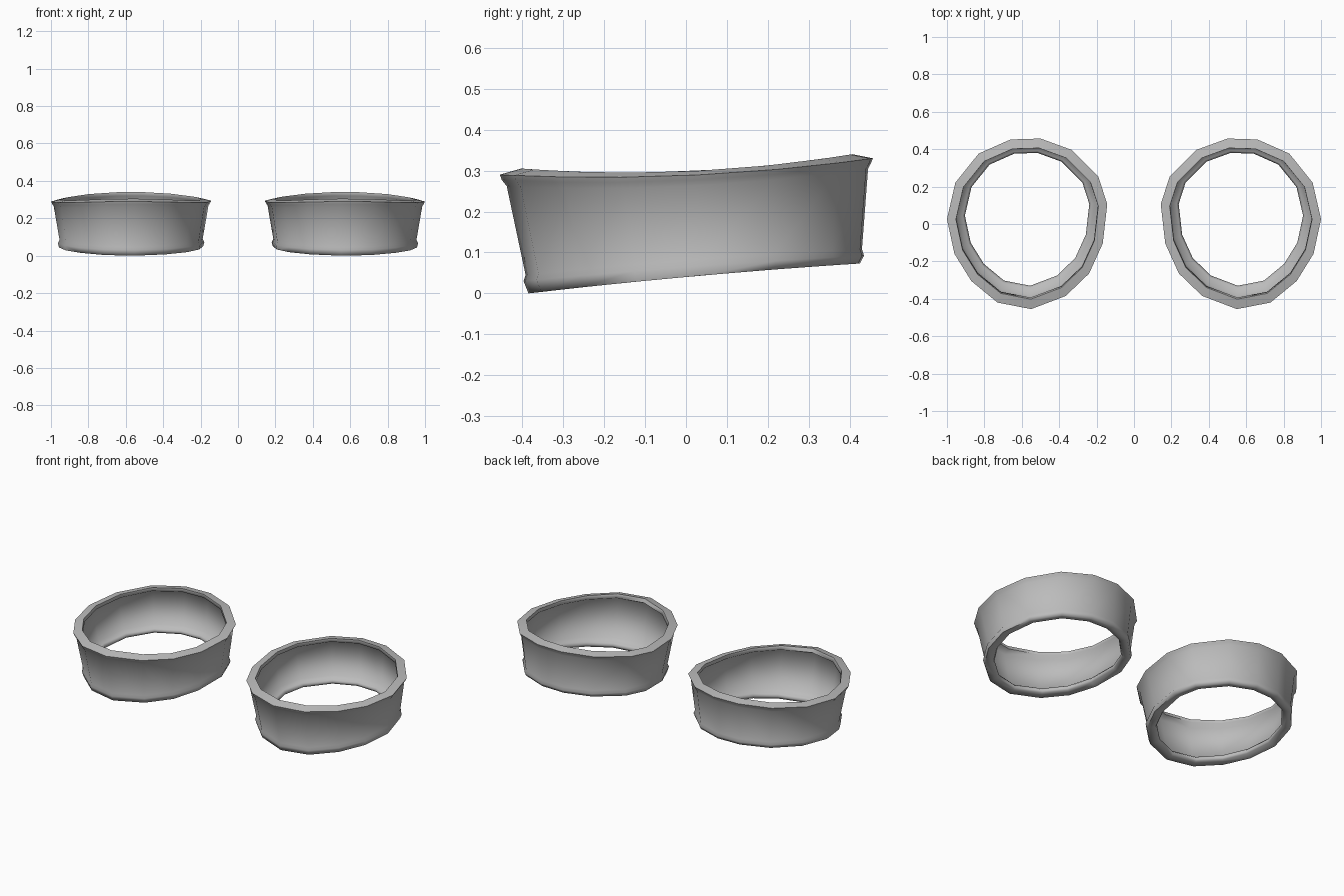
import bpy, bmesh, math

cube = bpy.data.objects.get("Cube")
if cube:
    bpy.data.objects.remove(cube)

grey = bpy.data.materials.new("plain grey")
grey.use_nodes = True
colour = (0.5, 0.5, 0.5, 1)
grey.diffuse_color = colour
grey.node_tree.nodes["Principled BSDF"].inputs["Base Color"].default_value = colour

# Fifteen-sided outline of the rim seen from above
outline = [(.5, .46), (.66, .455), (.83, .38), (.955, .225), (1, .03),
           (.96, -.155), (.87, -.3), (.73, -.415), (.55, -.45), (.365, -.38),
           (.24, -.26), (.167, -.1), (.143, .11), (.19, .255), (.335, .4)]
left, right = min(p[0] for p in outline), max(p[0] for p in outline)
front, back = min(p[1] for p in outline), max(p[1] for p in outline)

# Wall section: front y, back y, side inset, height at front, middle and back
sections = [
    (-.455, .457, 0, .29, .288, .33),        # rim outer edge
    (-.45, .452, .006, .277, .276, .318),    # rim underside
    (-.438, .445, .015, .262, .262, .305),   # outer wall top
    (-.392, .43, .046, .045, .082, .108),    # outer wall bottom
    (-.397, .435, .037, .03, .066, .092),    # lower band
    (-.385, .425, .043, 0, .042, .073),      # base outer edge
    (-.34, .387, .088, .005, .047, .077),    # base inner edge
    (-.33, .38, .096, .022, .062, .09),      # inner lip
    (-.343, .39, .085, .036, .076, .102),    # inner lip top
    (-.383, .423, .055, .045, .084, .109),   # inner wall bottom
    (-.427, .437, .026, .264, .262, .303),   # inner wall top
    (-.393, .405, .05, .283, .278, .32),     # rim inner lower edge
    (-.402, .406, .048, .305, .298, .34),    # rim inner edge
]


def section_loop(bm, section, side):
    y0, y1, inset, zf, zm, zb = section
    verts = []
    for x, y in outline:
        u = (x - left) / (right - left)
        t = (y - front) / (back - front)
        px = left + inset + u * (right - left - 2 * inset)
        # Quadratic sweep of the height from front to back
        z = (zf * (1 - t) * (1 - 2 * t) + 4 * zm * t * (1 - t)
             + zb * t * (2 * t - 1))
        verts.append(bm.verts.new((side * px, y0 + t * (y1 - y0), z)))
    return verts


def make_ring(name, side):
    bm = bmesh.new()
    loops = [section_loop(bm, s, side) for s in sections]
    n = len(outline)
    for k, a in enumerate(loops):
        b = loops[(k + 1) % len(loops)]
        for i in range(n):
            j = (i + 1) % n
            bm.faces.new((a[i], a[j], b[j], b[i]))
    bmesh.ops.recalc_face_normals(bm, faces=bm.faces)
    mesh = bpy.data.meshes.new(name)
    bm.to_mesh(mesh)
    bm.free()
    mesh.materials.append(grey)
    ring = bpy.data.objects.new(name, mesh)
    bpy.context.collection.objects.link(ring)
    bpy.ops.object.select_all(action='DESELECT')
    ring.select_set(True)
    bpy.context.view_layer.objects.active = ring
    bpy.ops.object.shade_smooth_by_angle(angle=math.radians(80))


make_ring("left_ring", 1)
make_ring("right_ring", -1)
